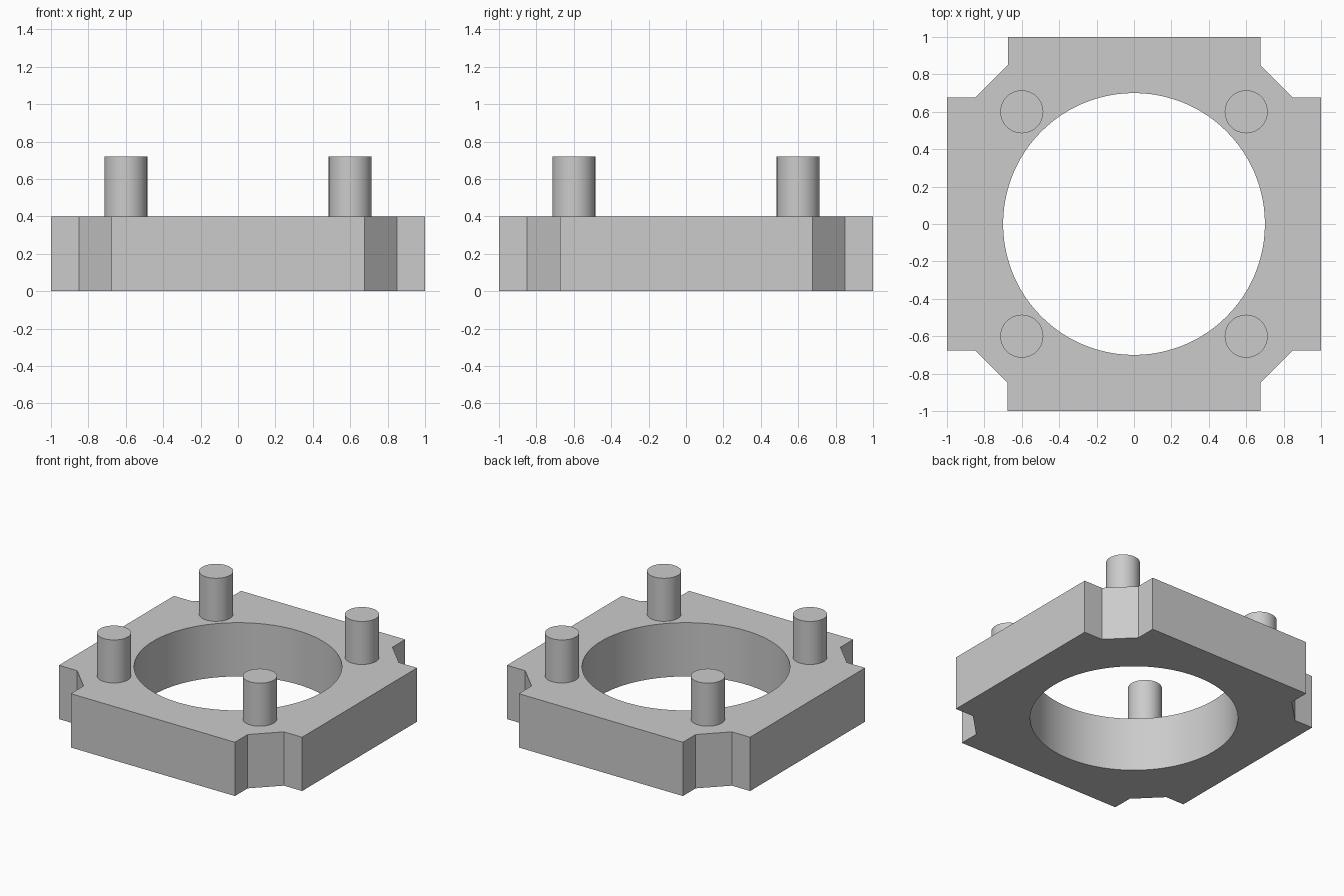
import bpy, bmesh, math
from mathutils import Matrix, Vector

cube = bpy.data.objects.get("Cube")
if cube:
    bpy.data.objects.remove(cube, do_unlink=True)

PLATE_H, PIN_TOP = 0.4, 0.72
HOLE_R, PIN_R, PIN_POS = 0.7, 0.115, 0.6

grey = bpy.data.materials.new("plain_grey")
grey.use_nodes = True
colour = (0.6, 0.6, 0.6, 1)
grey.diffuse_color = colour
grey.node_tree.nodes["Principled BSDF"].inputs["Base Color"].default_value = colour


def finish(name, bm, location=(0, 0, 0)):
    """Turn a bmesh into a named, shaded object."""
    bmesh.ops.recalc_face_normals(bm, faces=bm.faces[:])
    mesh = bpy.data.meshes.new(name)
    bm.to_mesh(mesh)
    bm.free()
    mesh.materials.append(grey)
    obj = bpy.data.objects.new(name, mesh)
    obj.location = location
    bpy.context.collection.objects.link(obj)
    bpy.ops.object.select_all(action='DESELECT')
    obj.select_set(True)
    bpy.context.view_layer.objects.active = obj
    bpy.ops.object.shade_smooth_by_angle(angle=math.radians(30))
    return obj


def add_loop(bm, points):
    """Closed loop of edges through the points."""
    verts = [bm.verts.new(p) for p in points]
    return [bm.edges.new((v, verts[i - 1])) for i, v in enumerate(verts)]


# Square plate with notched, chamfered corners and a round opening
corner = [(1, 0.675), (0.85, 0.675), (0.675, 0.85), (0.675, 1)]
outline = [Matrix.Rotation(math.pi / 2 * q, 3, 'Z') @ Vector((x, y, 0))
           for q in range(4) for x, y in corner]
SEGMENTS = 96
circle = [(HOLE_R * math.cos(math.tau * i / SEGMENTS),
           HOLE_R * math.sin(math.tau * i / SEGMENTS), 0) for i in range(SEGMENTS)]

bm = bmesh.new()
edges = add_loop(bm, outline) + add_loop(bm, circle)
bmesh.ops.triangle_fill(bm, use_beauty=True, edges=edges, normal=(0, 0, 1))
base = bm.faces[:]
top = bmesh.ops.extrude_face_region(bm, geom=base, use_keep_orig=True)["geom"]
bmesh.ops.translate(bm, vec=(0, 0, PLATE_H),
                    verts=[g for g in top if isinstance(g, bmesh.types.BMVert)])
finish("plate", bm)

# Four round pins standing near the corners
pin_h = PIN_TOP - PLATE_H
for side, sx in (("left", 1), ("right", -1)):
    for end, sy in (("front", -1), ("back", 1)):
        bm = bmesh.new()
        bmesh.ops.create_cone(bm, cap_ends=True, segments=48, radius1=PIN_R,
                              radius2=PIN_R, depth=pin_h)
        finish(f"{end}_{side}_pin", bm,
               (sx * PIN_POS, sy * PIN_POS, PLATE_H + pin_h / 2))
